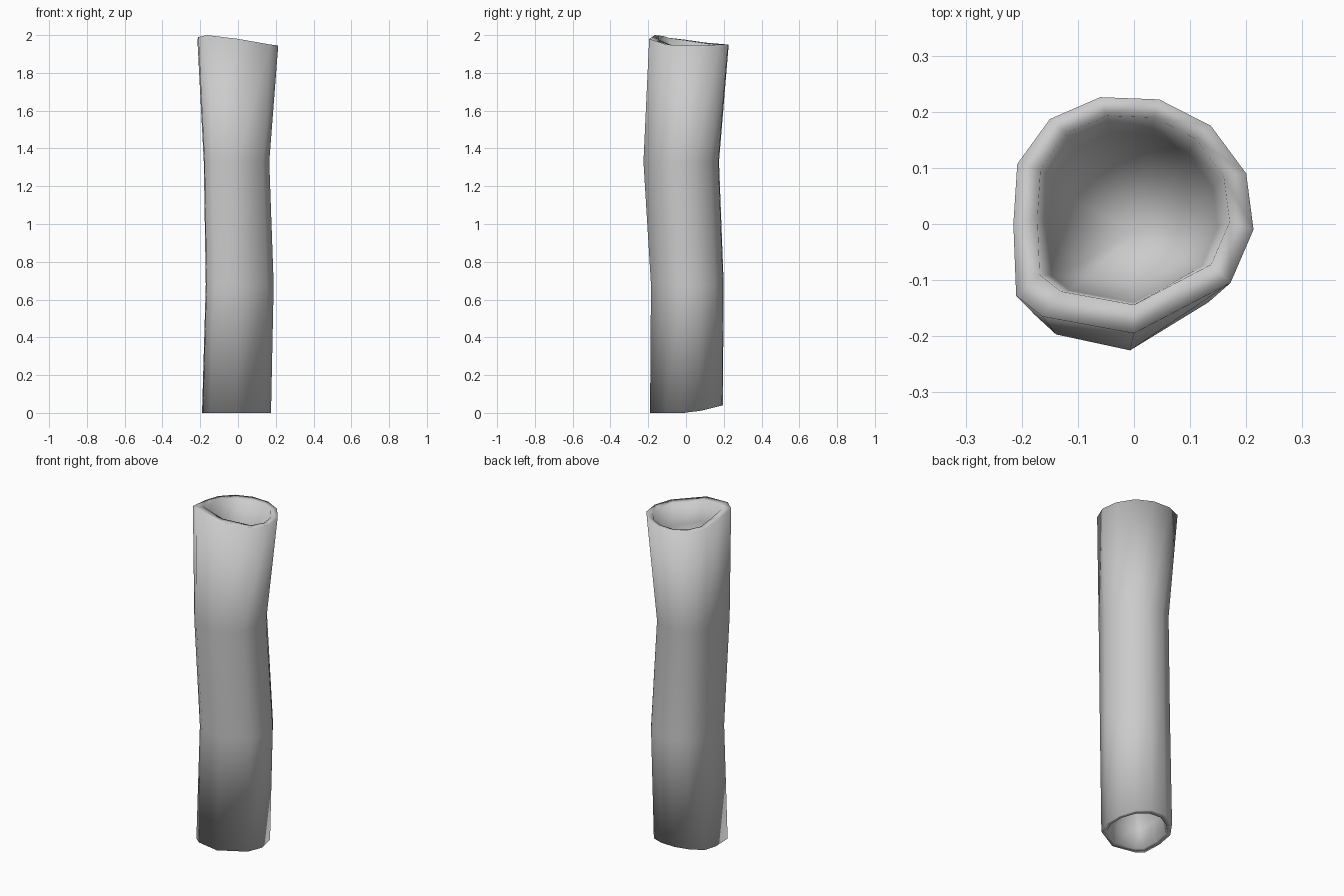
import bpy
import bmesh

old = bpy.data.objects.get("Cube")
if old:
    bpy.data.objects.remove(old, do_unlink=True)

grey = bpy.data.materials.new("plain_grey")
grey.use_nodes = True
grey.diffuse_color = (0.6, 0.6, 0.6, 1)
bsdf = grey.node_tree.nodes["Principled BSDF"]
bsdf.inputs["Base Color"].default_value = grey.diffuse_color
bsdf.inputs["Roughness"].default_value = 0.8

# Uneven outline of the top rim, counter-clockwise: x, y and height
RIM = [(0.213, -0.01, 1.945), (0.2, 0.09, 1.945), (0.137, 0.175, 1.95),
       (0.045, 0.222, 1.95), (-0.06, 0.226, 1.95), (-0.15, 0.187, 1.953),
       (-0.208, 0.107, 1.96), (-0.215, 0.0, 1.975), (-0.21, -0.128, 1.99),
       (-0.163, -0.165, 2.0), (0.0, -0.195, 1.98), (0.172, -0.105, 1.95)]

bm = bmesh.new()


def ring(height, sx=1, sy=1, ox=0, oy=0):
    """Scaled and shifted copy of the outline; height is a rule of (y, rim z)."""
    verts = []
    for x, y, z in RIM:
        px, py = x * sx + ox, y * sy + oy
        verts.append(bm.verts.new((px, py, height(py, z))))
    return verts


def bridge(a, b):
    for i in range(len(a)):
        j = (i + 1) % len(a)
        bm.faces.new((a[i], a[j], b[j], b[i]))


def fan(loop, tip):
    v = bm.verts.new(tip)
    for i in range(len(loop)):
        bm.faces.new((loop[i], loop[(i + 1) % len(loop)], v))


def base(y, z):
    return 0.04 * min(1, max(0, y / 0.19)) ** 1.4


# Rings from the lower hollow, up the bent outer wall, into the upper hollow
rings = [
    ring(lambda y, z: 0.25, 0.45, 0.5, -0.007, -0.01),
    ring(lambda y, z: base(y, z) + 0.12, 0.64, 0.7, -0.007, -0.01),
    ring(lambda y, z: base(y, z) + 0.005, 0.72, 0.77, -0.007, -0.01),
    ring(base, 0.853, 0.915, -0.007, -0.012),
    ring(lambda y, z: 0.68, 0.84, 0.915, 0.01, -0.007),
    ring(lambda y, z: 1.33, 0.81, 0.95, -0.007, -0.04),
    ring(lambda y, z: z),
    ring(lambda y, z: z - 0.005, 0.8, 0.8, 0, 0.012),
    ring(lambda y, z: z - 0.13, 0.7, 0.72, 0, 0.0),
    ring(lambda y, z: 1.7, 0.5, 0.5, 0, -0.012),
]
for lower, upper in zip(rings, rings[1:]):
    bridge(lower, upper)
fan(rings[-1], (0, -0.015, 1.64))
fan(rings[0], (-0.007, -0.01, 0.31))

bmesh.ops.recalc_face_normals(bm, faces=bm.faces)
for f in bm.faces:
    f.smooth = True

mesh = bpy.data.meshes.new("hollow_stem")
bm.to_mesh(mesh)
bm.free()
mesh.materials.append(grey)
stem = bpy.data.objects.new("hollow_stem", mesh)
bpy.context.collection.objects.link(stem)
